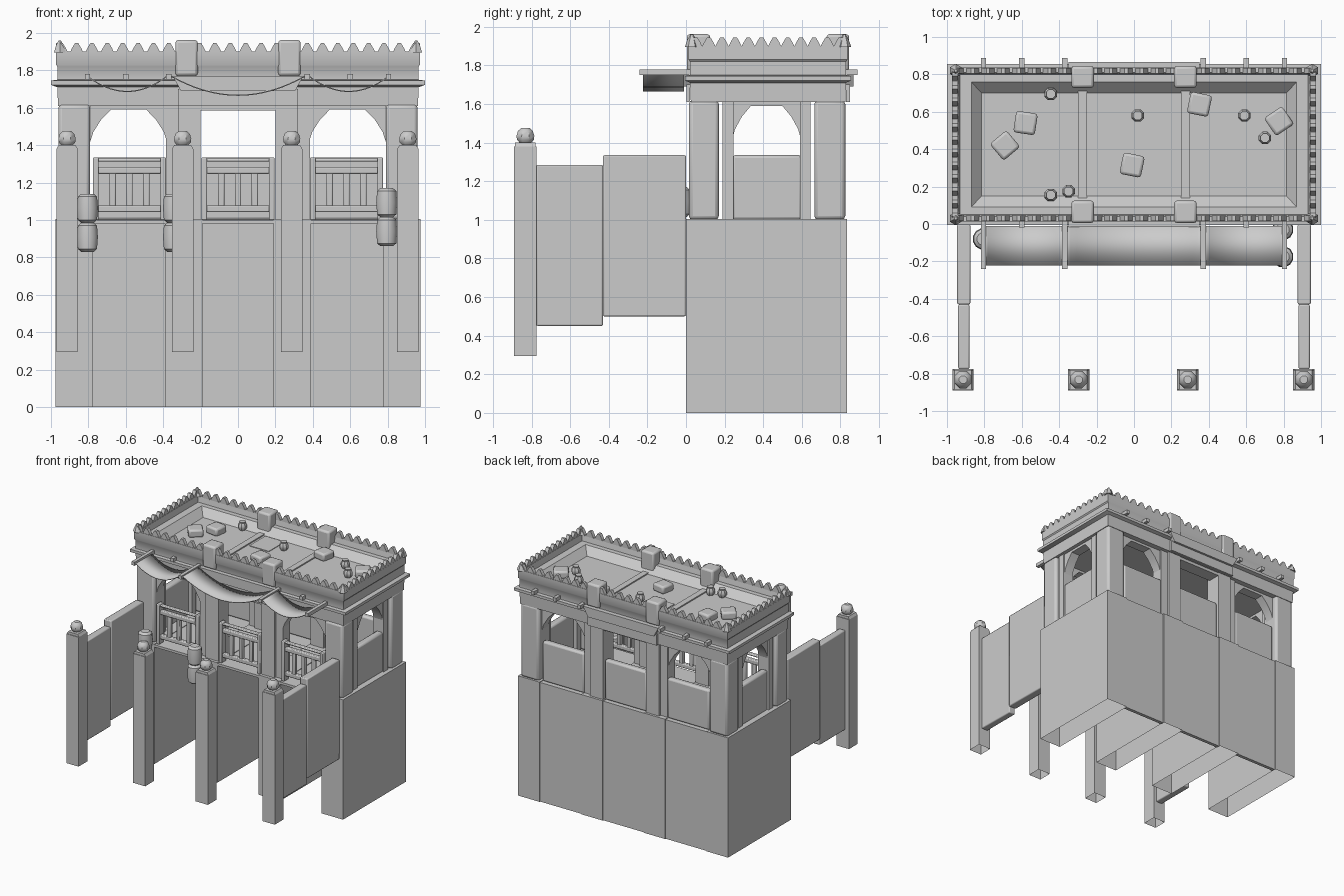
import bpy, bmesh, math, random
from mathutils import Matrix, Vector

if "Cube" in bpy.data.objects:
    bpy.data.objects.remove(bpy.data.objects["Cube"])

random.seed(4)
YC = 0.425  # depth centre of the main block


def finish(name, bm, bevel=0.0, segs=2):
    bmesh.ops.recalc_face_normals(bm, faces=bm.faces)
    me = bpy.data.meshes.new(name)
    bm.to_mesh(me)
    bm.free()
    ob = bpy.data.objects.new(name, me)
    bpy.context.collection.objects.link(ob)
    if bevel:
        m = ob.modifiers.new("soft_edges", 'BEVEL')
        m.width, m.segments = bevel, segs
    bpy.context.view_layer.objects.active = ob
    ob.select_set(True)
    bpy.ops.object.shade_smooth_by_angle(angle=math.radians(35))
    ob.select_set(False)
    return ob


def box(name, x0, x1, y0, y1, z0, z1, bevel=0.0, open_bottom=False, rot=0.0):
    bm = bmesh.new()
    bmesh.ops.create_cube(bm, size=1)
    m = (Matrix.Translation(((x0 + x1) / 2, (y0 + y1) / 2, (z0 + z1) / 2))
         @ Matrix.Rotation(rot, 4, 'Z') @ Matrix.Diagonal((abs(x1 - x0), abs(y1 - y0), z1 - z0, 1)))
    bmesh.ops.transform(bm, matrix=m, verts=bm.verts)
    if open_bottom:
        low = [f for f in bm.faces if f.calc_center_median().z < z0 + 1e-4]
        bmesh.ops.delete(bm, geom=low, context='FACES')
    return finish(name, bm, bevel)


def prism(name, pts, origin, u, depth):
    """Extrude a (u, z) outline along the given depth vector."""
    bm = bmesh.new()
    o, u = Vector(origin), Vector(u)
    vs = [bm.verts.new(o + u * a + Vector((0, 0, z))) for a, z in pts]
    f = bm.faces.new(vs)
    r = bmesh.ops.extrude_face_region(bm, geom=[f])
    bmesh.ops.translate(bm, vec=depth, verts=[v for v in r['geom'] if isinstance(v, bmesh.types.BMVert)])
    return finish(name, bm)


def lathe(name, prof, loc, n=10):
    bm = bmesh.new()
    rings = [[bm.verts.new((loc[0] + r * math.cos(2 * math.pi * (i + .5) / n),
                            loc[1] + r * math.sin(2 * math.pi * (i + .5) / n), loc[2] + z))
              for i in range(n)] for r, z in prof]
    for a, b in zip(rings, rings[1:]):
        for i in range(n):
            bm.faces.new((a[i], a[(i + 1) % n], b[(i + 1) % n], b[i]))
    bm.faces.new(rings[0])
    bm.faces.new(rings[-1])
    return finish(name, bm)


# deep base walls, back wall and floor
for i, (a, b) in enumerate([(-.975, -.775), (-.39, -.19), (.19, .39), (.775, .975)]):
    box(f"base_wall_{i}", a, b, 0, .835, 0, 1.005, open_bottom=True)
bays = [(-.775, -.385), (-.195, .195), (.385, .775)]
for i, (a, b) in enumerate(bays):
    box(f"base_back_{i}", a, b, .80, .828, 0, 1.0)
    box(f"floor_{i}", a, b, .0, .80, .98, 1.0)
    box(f"back_parapet_{i}", a, b, .745, .80, 1.0, 1.335, .015)


# columns of the upper storey
for s in (-1, 1):
    for front, (y0, y1) in (("front", (.015, .17)), ("back", (.665, .825))):
        box(f"corner_column_{front}", s * .96, s * .79, y0, y1, 1.0, 1.62, .02)
        box(f"mid_column_{front}", s * .385, s * .31, y0 + .03, y1 - .03, 1.0, 1.62)
        box(f"mid_pier_{front}", s * .32, s * .20, y0 + .01, y1 - .01, 1.0, 1.62)
    for y in (.19, .59):
        box("side_jamb", s * .94, s * .84, y, y + .055, 1.0, 1.62)
    box("side_parapet", s * .93, s * .87, .24, .60, 1.0, 1.335, .015)


# arched spandrels
def arch(name, a0, a1, origin, u, depth):
    w = a1 - a0
    pts = [(a0, 1.62), (a0, 1.42)]
    pts += [(a0 + w * p, z) for p, z in ((.04, 1.47), (.14, 1.535), (.27, 1.59), (.73, 1.59),
                                        (.86, 1.535), (.96, 1.47))]
    pts += [(a1, 1.42), (a1, 1.62)]
    prism(name, pts, origin, u, depth)


for s in (-1, 1):
    a0, a1 = sorted((s * .79, s * .38))
    for y in (.05, .70):
        arch("bay_arch", a0, a1, (0, y, 0), (1, 0, 0), (0, .08, 0))
    arch("side_arch", .24, .595, (s * .93, 0, 0), (0, 1, 0), (-s * .08, 0, 0))
for y in (.03, .70):
    box("center_lintel", -.21, .21, y, y + .11, 1.585, 1.62)

# entablature, cornice and sunken roof: stacked rectangular rings
bm = bmesh.new()
prof = [(.962, .400, 1.61), (.966, .404, 1.71), (1.0, .43, 1.722), (1.0, .43, 1.745), (.965, .405, 1.75),
        (.965, .405, 1.82), (.973, .412, 1.83), (.973, .412, 1.90), (.94, .385, 1.90), (.93, .375, 1.85),
        (.87, .335, 1.85), (.815, .275, 1.79)]
rings = [[bm.verts.new((sx * hx, YC + sy * hy, z)) for sx, sy in ((-1, -1), (1, -1), (1, 1), (-1, 1))]
         for hx, hy, z in prof]
for a, b in zip(rings, rings[1:]):
    for i in range(4):
        bm.faces.new((a[i], a[(i + 1) % 4], b[(i + 1) % 4], b[i]))
bm.faces.new(rings[0])
bm.faces.new(rings[-1])
finish("roof_and_cornice", bm)

# crest of pointed teeth on the parapet
def tooth(p, u, d):
    prism("crest_tooth", [(-.036, 1.895), (.036, 1.895), (.024, 1.92), (.009, 1.945), (-.009, 1.945), (-.024, 1.92)],
          p, u, d)


for i in range(24):
    x = -.945 + i * 1.89 / 23
    if abs(abs(x) - .275) > .065:
        tooth((x, .016, 0), (1, 0, 0), (0, .03, 0))
        tooth((x, .834, 0), (1, 0, 0), (0, -.03, 0))
for i in range(12):
    y = .05 + i * .75 / 11
    for s in (-1, 1):
        tooth((s * .972, y, 0), (0, 1, 0), (-s * .03, 0, 0))
for sx in (-1, 1):
    for y in (.03, .82):
        lathe("corner_tooth", [(.036, 1.895), (.024, 1.93), (.008, 1.96)], (sx * .953, y, 0), 6)

# roof blocks, centre brackets and roof ribs
for s in (-1, 1):
    x = s * .275
    box("front_roof_block", x - .06, x + .06, .005, .125, 1.77, 1.962, .015)
    box("back_roof_block", x - .06, x + .06, .728, .845, 1.77, 1.962, .015)
    box("roof_rib", x - .025, x + .025, .14, .71, 1.77, 1.80)
box("roof_hatch", -.23, -.05, .48, .69, 1.78, 1.795)
for y, d in ((.02, -.035), (.83, .037)):
    prism("center_bracket", [(-.35, 1.77), (-.305, 1.69), (.305, 1.69), (.35, 1.77)], (0, y, 0), (1, 0, 0), (0, d, 0))
    box("center_header", -.32, .32, min(y, y + d / 2), max(y, y + d / 2), 1.61, 1.70)

# awning rods, front and back
for x in (-.805, -.6, -.37, .37, .6, .805):
    out = -.24 if abs(x) != .6 else -.02
    box("front_rod", x - .014, x + .014, out, .03, 1.75, 1.78)
    box("back_rod", x - .014, x + .014, .82, .888, 1.75, 1.78)

# sagging cloth awning
bm = bmesh.new()
n, rows = 48, []
for i in range(n + 1):
    x = -.815 + 1.63 * i / n
    if abs(x) < .37:
        z = 1.78 - .11 * (1 - (x / .37) ** 2)
    else:
        z = 1.78 - .09 * (1 - ((abs(x) - .5925) / .2225) ** 2)
    rows.append([bm.verts.new((x, y, z)) for y in (-.222, -.01)])
for a, b in zip(rows, rows[1:]):
    bm.faces.new((a[0], b[0], b[1], a[1]))
finish("awning", bm).modifiers.new("cloth", 'SOLIDIFY').thickness = .006

# front railings
for a, b in bays:
    c = (a + b) / 2
    for s in (-1, 1):
        box("railing_post", c + s * .165, c + s * .195, .02, .08, 1.0, 1.335, .006)
    for z, h in ((1.265, .018), (1.06, .018), (1.32, .008)):
        box("railing_bar", c - .17, c + .17, .032, .068, z - h, z + h, .007)
    for k in (-1, 0, 1):
        box("railing_baluster", c + k * .09 - .017, c + k * .09 + .017, .035, .065, 1.06, 1.265, .006)

# front posts with ball finials
for i, x in enumerate((-.914, -.296, .287, .908)):
    box(f"front_post_{i}", x - .057, x + .057, -.89, -.775, .295, 1.38, 0, True)
    prism("post_cap", [(-.057, 1.38), (.057, 1.38), (.045, 1.40), (-.045, 1.40)], (x, -.885, 0), (1, 0, 0), (0, .105, 0))
    lathe("post_finial", [(.028, 1.395), (.047, 1.415), (.05, 1.435), (.042, 1.46), (.022, 1.477)], (x, -.832, 0), 8)

# wing panels on both sides
for s in (-1, 1):
    box("wing_panel_near", s * .875, s * .945, -.43, .0, .50, 1.335, .008)
    box("wing_panel_far", s * .88, s * .94, -.775, -.43, .45, 1.285, .008)

# hanging lanterns
lantern = [(.035, -.08), (.053, -.065), (.058, 0), (.053, .06), (.035, .075)]
for p in ((-.805, -.08, 1.065), (-.805, -.08, .91), (-.345, -.08, 1.065), (-.345, -.08, .91),
          (.795, -.03, 1.095), (.795, -.175, .94)):
    lathe("lantern", lantern, p, 12)

# crates and pots lying on the roof
for x, y, r in ((-.69, .42, .7), (-.58, .54, -.15), (-.01, .315, -.2), (.35, .64, -.2), (.775, .55, .6)):
    box("roof_crate", x - .058, x + .058, y - .058, y + .058, 1.785, 1.85, .015, rot=r)
for x, y in ((-.445, .695), (.02, .58), (.59, .58), (.70, .46), (-.445, .155), (-.35, .175)):
    lathe("roof_pot", [(.022, 1.785), (.036, 1.81), (.036, 1.83), (.024, 1.85), (.026, 1.86)], (x, y, 0), 8)
